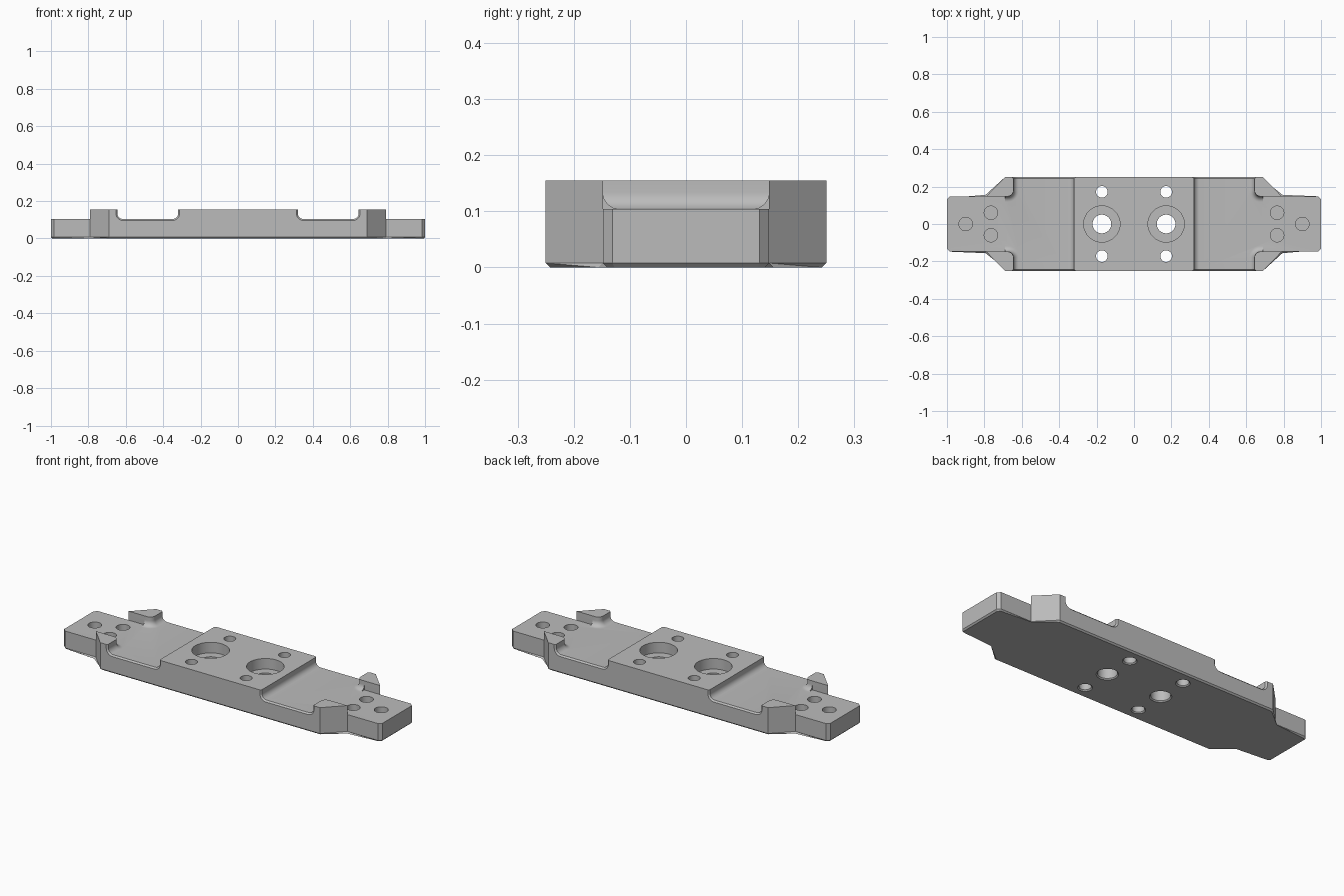
import bpy, bmesh
from math import sin, cos, pi, sqrt

cube = bpy.data.objects.get("Cube")
if cube:
    bpy.data.objects.remove(cube, do_unlink=True)

TOP, FLOOR, R = 0.155, 0.104, 0.03      # block top, pocket floor, fillet radius
IN, OUT = 0.32, 0.645                   # pocket ends along x
WIDE, NARROW = 0.25, 0.148              # half widths of body and end tabs

steel = bpy.data.materials.new("machined_grey")
steel.use_nodes = True
steel.diffuse_color = (0.5, 0.5, 0.5, 1)
steel.node_tree.nodes["Principled BSDF"].inputs["Base Color"].default_value = (0.5, 0.5, 0.5, 1)


def make(name, bm):
    bmesh.ops.recalc_face_normals(bm, faces=bm.faces)
    mesh = bpy.data.meshes.new(name)
    bm.to_mesh(mesh)
    bm.free()
    mesh.materials.append(steel)
    obj = bpy.data.objects.new(name, mesh)
    bpy.context.collection.objects.link(obj)
    return obj


def add_loft(bm, rings):
    """Closed solid through matching rings of points."""
    loops = [[bm.verts.new(p) for p in ring] for ring in rings]
    n = len(loops[0])
    for a, b in zip(loops, loops[1:]):
        for i in range(n):
            j = (i + 1) % n
            bm.faces.new((a[i], a[j], b[j], b[i]))
    bm.faces.new(loops[0])
    bm.faces.new(loops[-1])


def arc(cx, cy, r, start, end, n=8):
    steps = [start + (end - start) * i / n for i in range(n + 1)]
    return [(cx + r * cos(a), cy + r * sin(a)) for a in steps]


def apply_boolean(target, tool, operation):
    tool.hide_render = True
    mod = target.modifiers.new(operation.lower(), "BOOLEAN")
    mod.operation, mod.solver, mod.object = operation, "EXACT", tool
    bpy.context.view_layer.objects.active = target
    bpy.ops.object.modifier_apply(modifier=mod.name)
    bpy.data.objects.remove(tool, do_unlink=True)


# Body: stepped outline with a chamfered underside
quarter = [(1, NARROW - 0.017), (0.983, NARROW), (0.79, NARROW), (0.69, WIDE)]
half = quarter + [(-x, y) for x, y in reversed(quarter)]
outline = half + [(x, -y) for x, y in reversed(half)]
bm = bmesh.new()
add_loft(bm, [[(x, y, z) for x, y in outline] for z in (0, TOP)])
bottom = [e for e in bm.edges if all(v.co.z < 0.001 for v in e.verts)]
bmesh.ops.bevel(bm, geom=bottom, offset=0.008, segments=1, affect="EDGES")
plate = make("base_plate", bm)

# Lower the plate outside the raised centre, leaving a fillet at its foot
step = [(IN, 0.2)] + arc(IN + R, FLOOR + R, R, pi, 1.5 * pi) + [(1.1, FLOOR), (1.1, 0.2)]
bm = bmesh.new()
for sx in (-1, 1):
    add_loft(bm, [[(sx * x, y, z) for x, z in step] for y in (-0.4, 0.4)])
apply_boolean(plate, make("step_cutter", bm), "DIFFERENCE")

# Four corner horns with flared feet and rounded inner corners
def horn_ring(z, d):
    pts = [(OUT - d, WIDE)] + arc(OUT + R, NARROW + R, R + d, pi, 1.5 * pi)
    pts += [(0.69, NARROW - d), (0.69, NARROW), (0.79, NARROW), (0.69, WIDE)]
    return [(x, y, z) for x, y in pts]


levels = [(0.09, R)]
for i in range(9):
    a = pi / 2 * i / 8
    levels.append((FLOOR + R * (1 - cos(a)), R * (1 - sin(a))))
levels.append((TOP, 0))
bm = bmesh.new()
for sx in (-1, 1):
    for sy in (-1, 1):
        add_loft(bm, [[(sx * x, sy * y, z) for x, y, z in horn_ring(*lv)] for lv in levels])
apply_boolean(plate, make("corner_horns", bm), "UNION")

# Chamfer along the rim of each pocket on the front and back
def rim_ring(y):
    d = y - WIDE + 0.008
    return ([(IN - d, 0.2)] + arc(IN + R, FLOOR + R, R + d, pi, 1.5 * pi)
            + arc(OUT - R, FLOOR + R, R + d, 1.5 * pi, 2 * pi) + [(OUT + d, 0.2)])


bm = bmesh.new()
for sx in (-1, 1):
    for sy in (-1, 1):
        add_loft(bm, [[(sx * x, sy * y, z) for x, z in rim_ring(y)]
                      for y in (WIDE - 0.01, WIDE + 0.01)])
apply_boolean(plate, make("rim_cutter", bm), "DIFFERENCE")

# Holes: counterbored and plain through holes, blind holes in the tabs
def add_hole(bm, cx, cy, profile, n=40):
    add_loft(bm, [[(x, y, z) for x, y in arc(cx, cy, r, 0, 2 * pi, n)[:-1]]
                  for r, z in profile])


def through(r):
    return [(r + 0.016, -0.01), (r, 0.006)]


bm = bmesh.new()
for sx in (-1, 1):
    add_hole(bm, sx * 0.172, 0, through(0.05) + [(0.05, 0.095), (0.097, 0.095), (0.097, 0.2)])
    add_hole(bm, sx * 0.9, 0, [(0.036, 0.045), (0.036, 0.2)])
    for sy in (-1, 1):
        add_hole(bm, sx * 0.172, sy * 0.172, through(0.031) + [(0.031, 0.2)])
        add_hole(bm, sx * 0.765, sy * 0.06, [(0.036, 0.045), (0.036, 0.2)])
apply_boolean(plate, make("hole_cutter", bm), "DIFFERENCE")

# Smooth the fillets and bores, keep machined edges crisp
bpy.ops.object.select_all(action="DESELECT")
plate.select_set(True)
bpy.context.view_layer.objects.active = plate
bpy.ops.object.shade_smooth_by_angle(angle=0.45)
